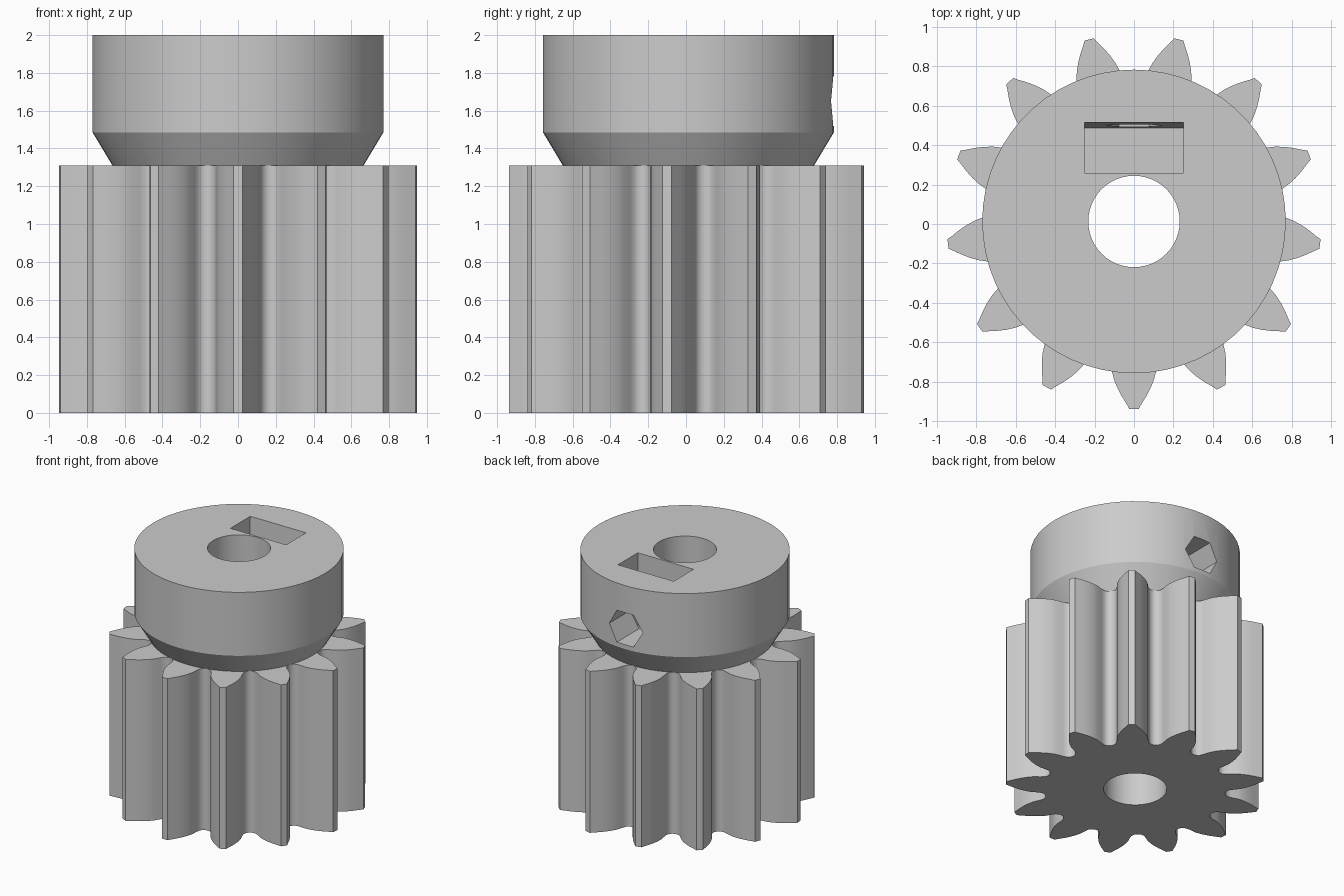
import bpy, bmesh, math

if "Cube" in bpy.data.objects:
    bpy.data.objects.remove(bpy.data.objects["Cube"])

CY = 0.013          # shaft axis offset in y
TEETH = 13
GEAR_TOP = 1.31

grey = bpy.data.materials.new("plain grey")
grey.diffuse_color = (0.6, 0.6, 0.6, 1)
grey.use_nodes = True
grey.node_tree.nodes["Principled BSDF"].inputs["Base Color"].default_value = grey.diffuse_color


def prism(name, loop, lo, hi, scale_hi=None):
    """Extrude a closed xy outline from z=lo to z=hi."""
    bm = bmesh.new()
    a = [bm.verts.new((x, y, lo)) for x, y in loop]
    b = [bm.verts.new((x, y, hi)) for x, y in (scale_hi or loop)]
    n = len(loop)
    bm.faces.new(a[::-1])
    bm.faces.new(b)
    for i in range(n):
        bm.faces.new((a[i], a[(i + 1) % n], b[(i + 1) % n], b[i]))
    bmesh.ops.recalc_face_normals(bm, faces=bm.faces)
    me = bpy.data.meshes.new(name)
    bm.to_mesh(me)
    bm.free()
    ob = bpy.data.objects.new(name, me)
    bpy.context.collection.objects.link(ob)
    me.materials.append(grey)
    return ob


def circle(r, n):
    return [(r * math.cos(2 * math.pi * i / n), CY + r * math.sin(2 * math.pi * i / n))
            for i in range(n)]


def boolean(ob, cutter, op="DIFFERENCE"):
    mod = ob.modifiers.new("cut", "BOOLEAN")
    mod.operation, mod.solver, mod.object = op, "EXACT", cutter
    bpy.context.view_layer.objects.active = ob
    bpy.ops.object.modifier_apply(modifier=mod.name)
    bpy.data.objects.remove(cutter)


# Toothed pinion: half-tooth profile as (radius, half width), root to tip
half = [(0.665, 0.150), (0.673, 0.132), (0.69, 0.120), (0.72, 0.115), (0.77, 0.112),
        (0.81, 0.101), (0.85, 0.084), (0.89, 0.062), (0.925, 0.039), (0.951, 0.024)]
outline = []
for k in range(TEETH):
    t = -math.pi / 2 + 2 * math.pi * k / TEETH
    for r, w in [(r, -w) for r, w in half] + half[::-1]:
        ang = t + math.asin(w / r)
        outline.append((r * math.cos(ang), CY + r * math.sin(ang)))
gear = prism("pinion_teeth", outline, 0, GEAR_TOP)
boolean(gear, prism("bore_cutter", circle(0.232, 48), -0.1, 2.1))

# Collar: conical neck joined to a straight hub
collar = prism("collar", circle(0.77, 60), 1.485, 2.0)
neck = prism("neck", circle(0.665, 60), GEAR_TOP, 1.485, circle(0.77, 60))
boolean(collar, neck, "UNION")
boolean(collar, prism("bore_cutter", circle(0.232, 48), 1.0, 2.1))

# Nut slot open to the top, with a slightly leaning back wall
slot_lo = [(-0.25, 0.26), (0.25, 0.26), (0.25, 0.488), (-0.25, 0.488)]
slot_hi = [(-0.25, 0.26), (0.25, 0.26), (0.25, 0.515), (-0.25, 0.515)]
boolean(collar, prism("slot_cutter", slot_lo, 1.40, 2.001, slot_hi))

# Six-sided screw hole from the back into the bore
hexagon = [(0.15 * math.cos(math.pi * i / 3), 0.15 * math.sin(math.pi * i / 3))
           for i in range(6)]
screw = prism("screw_cutter", hexagon, 0.1, 1.0)
for v in screw.data.vertices:
    x, y, z = v.co
    v.co = (x, z, 1.65 - y)
boolean(collar, screw)

# Smooth curved walls, crisp edges
for ob in (gear, collar):
    bpy.ops.object.select_all(action="DESELECT")
    ob.select_set(True)
    bpy.context.view_layer.objects.active = ob
    bpy.ops.object.shade_smooth_by_angle(angle=math.radians(28))
